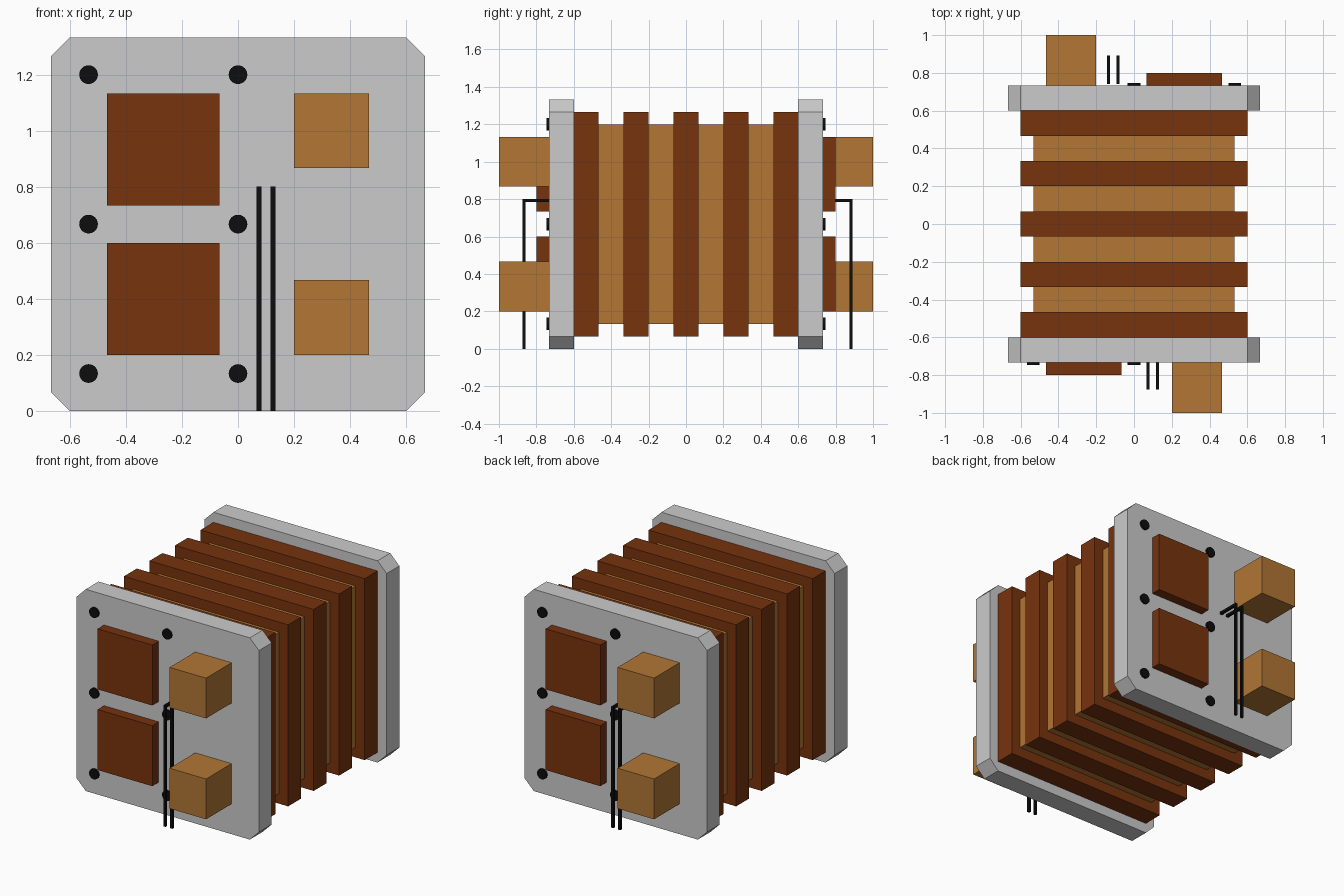
import bpy, bmesh
from math import pi
from mathutils import Matrix, Vector

if "Cube" in bpy.data.objects:
    bpy.data.objects.remove(bpy.data.objects["Cube"])

U = 1 / 15  # base grid step of the design


def material(name, rgb):
    m = bpy.data.materials.new(name)
    m.diffuse_color = (*rgb, 1)
    m.use_nodes = True
    m.node_tree.nodes["Principled BSDF"].inputs["Base Color"].default_value = m.diffuse_color
    return m


DARK = material("dark_copper", (0.184, 0.033, 0.004))
LIGHT = material("light_copper", (0.445, 0.181, 0.036))
BLACK = material("black", (0.004, 0.004, 0.004))


def finish(name, bm, mat, matrix):
    bmesh.ops.transform(bm, matrix=matrix, verts=bm.verts)
    bmesh.ops.recalc_face_normals(bm, faces=bm.faces)
    mesh = bpy.data.meshes.new(name)
    bm.to_mesh(mesh)
    bm.free()
    if mat:
        mesh.materials.append(mat)
    obj = bpy.data.objects.new(name, mesh)
    bpy.context.collection.objects.link(obj)
    return obj


def prism(name, points, offset, mat=None, matrix=Matrix()):
    """Extrude a closed outline along an offset vector."""
    bm = bmesh.new()
    face = bm.faces.new([bm.verts.new(p) for p in points])
    ext = bmesh.ops.extrude_face_region(bm, geom=[face])
    verts = [v for v in ext["geom"] if isinstance(v, bmesh.types.BMVert)]
    bmesh.ops.translate(bm, verts=verts, vec=Vector(offset))
    return finish(name, bm, mat, matrix)


def box(name, x, y, z, mat=None, matrix=Matrix()):
    outline = [(x[0], y[0], z[0]), (x[1], y[0], z[0]),
               (x[1], y[0], z[1]), (x[0], y[0], z[1])]
    return prism(name, outline, (0, y[1] - y[0], 0), mat, matrix)


# Inner core and the five fins wrapped around it
box("core", (-8 * U, 8 * U), (-0.5, 0.5), (2 * U, 18 * U), LIGHT)
for i in range(5):
    y = (i - 2) * 4 * U
    box(f"fin_{i + 1}", (-9 * U, 9 * U), (y - U, y + U), (U, 19 * U), DARK)

# Both ends are the same assembly, turned half a circle about z
for end, turn, wire_shift in (("front", Matrix(), (0, 0, 0)),
                              ("back", Matrix.Rotation(pi, 4, "Z"), (-0.01, 0.016, 0))):
    # End plate with chamfered corners
    outline = [(-9, 0), (9, 0), (10, 1), (10, 19), (9, 20), (-9, 20), (-10, 19), (-10, 1)]
    prism(f"{end}_plate", [(x * U, -11 * U, z * U) for x, z in outline],
          (0, 2 * U, 0), None, turn)

    # Raised dark panels and protruding light terminals
    for level, panel_z, block_z in (("lower", 3, 3), ("upper", 11, 13)):
        box(f"{end}_{level}_panel", (-7 * U, -U), (-12 * U, -10.9 * U),
            (panel_z * U, (panel_z + 6) * U), DARK, turn)
        box(f"{end}_{level}_terminal", (3 * U, 7 * U), (-1, -10.9 * U),
            (block_z * U, (block_z + 4) * U), LIGHT, turn)

    # Round bolt heads
    for col, x in (("outer", -8), ("middle", 0)):
        for row, z in (("low", 2), ("mid", 10), ("high", 18)):
            bm = bmesh.new()
            bmesh.ops.create_cone(bm, cap_ends=True, segments=24,
                                  radius1=U / 2, radius2=U / 2, depth=0.03)
            place = Matrix.Translation((x * U, -11 * U + 0.002, z * U))
            bolt = finish(f"{end}_bolt_{col}_{row}", bm, BLACK,
                          turn @ place @ Matrix.Rotation(pi / 2, 4, "X"))
            for p in bolt.data.polygons:
                p.use_smooth = len(p.vertices) == 4
            for e in bolt.data.edges:
                e.use_edge_sharp = True if abs((bolt.data.vertices[e.vertices[0]].co.y
                    - bolt.data.vertices[e.vertices[1]].co.y)) < 1e-4 else False

    # Pair of bent square wires running down to the floor
    w = U / 4
    near, far, top = -0.725, -0.875, 0.8
    bend = [(near, top), (far, top), (far, 0), (far + w, 0), (far + w, top - w), (near, top - w)]
    for n, x in enumerate((U, U + 0.05)):
        prism(f"{end}_wire_{n + 1}", [(x, y, z) for y, z in bend], (w, 0, 0), BLACK,
              Matrix.Translation(wire_shift) @ turn)
